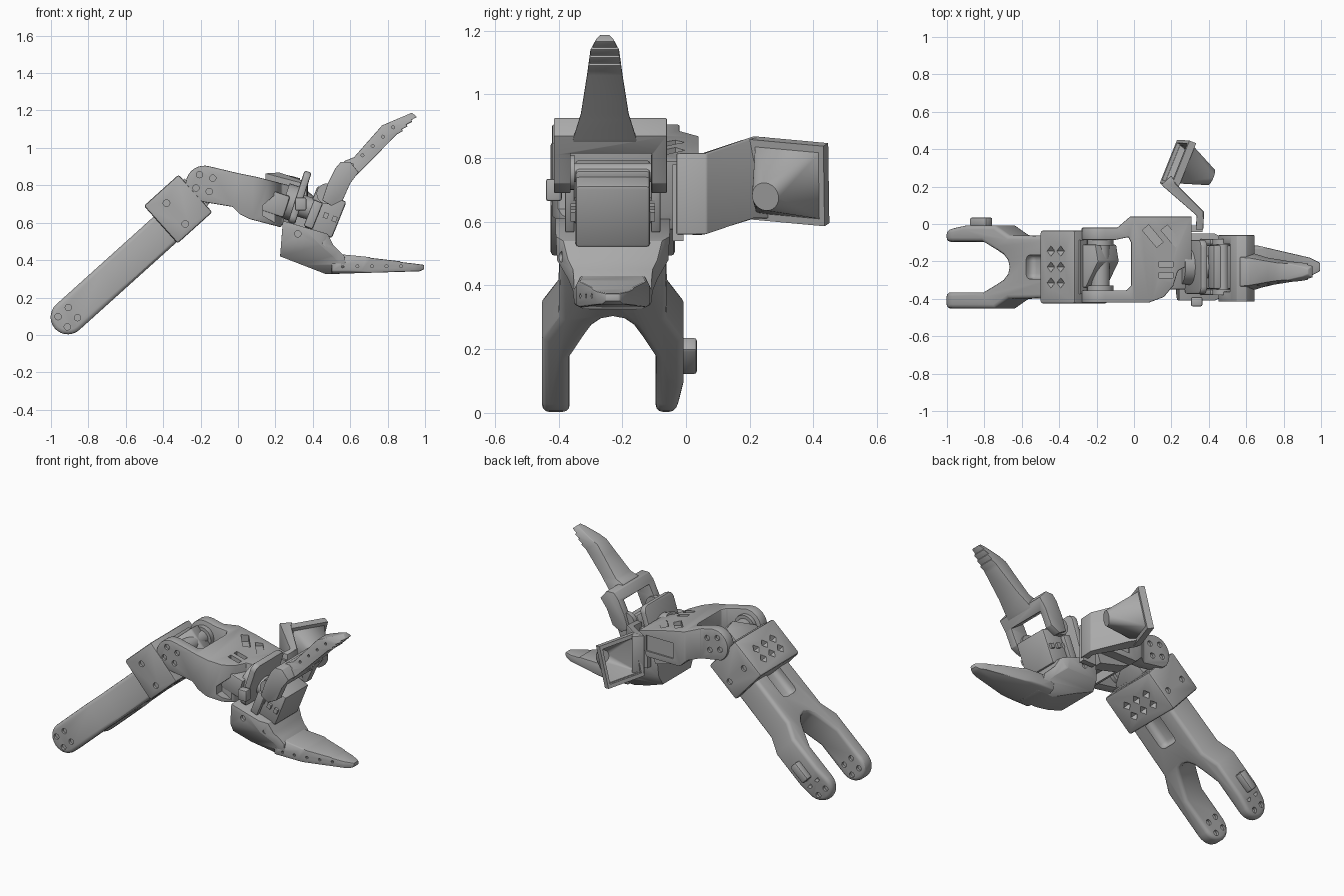
import bpy, bmesh, math
from mathutils import Matrix, Vector

if "Cube" in bpy.data.objects:
    bpy.data.objects.remove(bpy.data.objects["Cube"])
grey = bpy.data.materials.new("grey_plastic")
grey.use_nodes = True
grey.diffuse_color = (0.4, 0.4, 0.4, 1)
grey.node_tree.nodes["Principled BSDF"].inputs["Base Color"].default_value = grey.diffuse_color
WORLD = Matrix()
MID = -0.23  # centre plane of the arm

def spin(deg, axis):
    return Matrix.Rotation(math.radians(deg), 4, axis)

def frame(x, z, deg, y=0):
    """Frame whose x axis rises by deg in the side plane."""
    return Matrix.Translation((x, y, z)) @ spin(-deg, 'Y')

ARM = frame(-0.91, 0.095, 42)
WRIST = frame(0.33, 0.735, -18, MID)
GRIP = frame(0.455, 0.655, -22, MID)
CAM = Matrix.Translation((0.235, 0.325, 0.727)) @ spin(-23, 'Z') @ spin(14, 'Y') @ spin(-5, 'X')

def add(name, bm, m=WORLD):
    bmesh.ops.recalc_face_normals(bm, faces=bm.faces)
    me = bpy.data.meshes.new(name)
    bm.to_mesh(me)
    bm.free()
    me.transform(m)
    me.materials.append(grey)
    ob = bpy.data.objects.new(name, me)
    bpy.context.scene.collection.objects.link(ob)
    return ob

def bake(ob):
    me = bpy.data.meshes.new_from_object(ob.evaluated_get(bpy.context.evaluated_depsgraph_get()))
    ob.modifiers.clear()
    ob.data = me

def bevel(ob, width, segments=2):
    b = ob.modifiers.new("bevel", 'BEVEL')
    b.width, b.segments, b.limit_method, b.angle_limit = width, segments, 'ANGLE', math.radians(35)
    bake(ob)
    return ob

def cut(ob, *tools, op='DIFFERENCE'):
    for t in tools:
        b = ob.modifiers.new("cut", 'BOOLEAN')
        b.operation, b.object, b.solver = op, t, 'EXACT'
        bake(ob)
        bpy.data.objects.remove(t)

def prism(name, pts, lo, hi, m=WORLD, along=1):
    """Outline in the two other axes, extruded along one axis index."""
    def place(a, b, c):
        p = [a, b]
        p.insert(along, c)
        return Vector(p)
    bm = bmesh.new()
    f = bm.faces.new([bm.verts.new(place(a, b, lo)) for a, b in pts])
    r = bmesh.ops.extrude_face_region(bm, geom=[f])
    top = [v for v in r["geom"] if isinstance(v, bmesh.types.BMVert)]
    bmesh.ops.translate(bm, verts=top, vec=place(0, 0, hi - lo))
    return add(name, bm, m)

def box(name, size, centre, m=WORLD):
    bm = bmesh.new()
    bmesh.ops.create_cube(bm, size=1, matrix=Matrix.Translation(centre) @ Matrix.Diagonal((*size, 1)))
    return add(name, bm, m)

def rod(name, r, length, centre, axis='Y', m=WORLD, r2=None, sides=16):
    bm = bmesh.new()
    turn = {'X': spin(90, 'Y'), 'Z': WORLD, 'Y': spin(90, 'X')}[axis]
    bmesh.ops.create_cone(bm, cap_ends=True, segments=sides, radius1=r, radius2=r if r2 is None else r2,
                          depth=length, matrix=Matrix.Translation(centre) @ turn)
    return add(name, bm, m)

def arc(cx, cz, r, a, b, n=14):
    angles = [math.radians(a + (b - a) * i / n) for i in range(n + 1)]
    return [(cx + r * math.cos(t), cz + r * math.sin(t)) for t in angles]

def ring_holes(ob, x, z, ys, m=WORLD, turn=0):
    """Four screw holes around a pivot on each given side."""
    for y in ys:
        for px, pz in arc(x, z, 0.052, turn, turn + 270, 3):
            cut(ob, rod("hole", 0.017, 0.03, (px, y, pz), m=m))

def mirrored(pts, mid, swap=False):
    """Closed outline from (position, half width) pairs."""
    both = [(p, mid + w) for p, w in pts] + [(p, mid - w) for p, w in pts[::-1]]
    return [(y, p) for p, y in both] if swap else both

# Lower arm: rounded bar trimmed to a forked plan
arm = prism("lower_arm", arc(0, 0, 0.092, 90, 270) + [(0.75, -0.092), (0.75, 0.092)], -0.5, 0.1, ARM)
crotch = [(-0.2, 0.135), (0.21, 0.135), (0.31, 0.09), (0.36, 0.065), (0.39, 0.035)]
outer = [(-0.2, 0.222), (0.3, 0.222), (0.4, 0.17), (0.78, 0.165)]
loop = crotch + [(0.4, 0)] + [(u, -y) for u, y in crotch[::-1] + outer] + outer[:0:-1] + [(0.08, 0.222), (-0.2, 0.175)]
cut(arm, prism("plan", [(u, y + MID) for u, y in loop], -0.3, 0.3, ARM, 2), op='INTERSECT')
bevel(arm, 0.022, 3)
for s in (-1, 1):
    cut(arm, bevel(box("recess", (0.2, 0.13, 0.1), (0.63, MID, s * 0.092), ARM), 0.03, 3))
ring_holes(arm, 0, 0, (-0.452, -0.365, -0.095, -0.03), ARM, 45)
bevel(box("cable_clip", (0.12, 0.05, 0.055), (0.125, 0.01, 0.0), ARM), 0.01)

# Elbow clamp with rows of tapered pockets and screw holes
clamp = bevel(box("elbow_clamp", (0.25, 0.39, 0.27), (0.825, MID, 0.035), ARM), 0.012)
for s in (-1, 1):
    for u in (0.78, 0.85):
        for i in range(-1, 2):
            r1, r2 = (0.008, 0.036) if s > 0 else (0.036, 0.008)
            cut(clamp, rod("pocket", r1, 0.04, (u, MID + i * 0.085, 0.035 + s * 0.127), 'Z', ARM, r2, 4))
    for v in (0.1, -0.05):
        cut(clamp, rod("hole", 0.018, 0.03, (0.8, MID + s * 0.195, v), m=ARM))
servo = [(0.88, -0.34), (0.98, -0.34), (1.07, -0.2), (1.05, -0.11), (0.88, -0.11)]
bevel(prism("elbow_servo", servo, -0.055, 0.115, ARM, 2), 0.008)
box("servo_flange", (0.03, 0.29, 0.19), (0.945, MID, 0.038), ARM)
rod("elbow_axle", 0.05, 0.34, (-0.18, -0.22, 0.805), sides=24)
for y in (-0.345, -0.1):
    rod("elbow_horn", 0.07, 0.03, (-0.18, y, 0.805), sides=24)

# Forearm bracket: side outline trimmed to a U-shaped plan
bracket = prism("forearm_bracket", arc(-0.18, 0.805, 0.1, 75, 240) + [
    (-0.03, 0.685), (0.01, 0.645), (0.06, 0.62), (0.23, 0.575), (0.31, 0.79), (0.1, 0.845), (0.0, 0.865)], -0.5, 0.1)
u_plan = [(-0.3, -0.42), (0.08, -0.42), (0.16, -0.39), (0.21, -0.33), (0.235, -0.25), (0.33, -0.2),
          (0.33, 0.04), (-0.02, 0.04), (-0.09, -0.02), (-0.3, -0.02), (-0.3, -0.085), (-0.1, -0.085),
          (-0.03, -0.07), (-0.015, -0.1), (-0.015, -0.33), (-0.04, -0.355), (-0.3, -0.355)]
cut(bracket, prism("plan", u_plan, 0, 1.2, WORLD, 2), op='INTERSECT')
bevel(bracket, 0.012)
ring_holes(bracket, -0.18, 0.812, (-0.42, -0.02), WORLD, 30)
for x in (0.1, 0.2):
    turned = Matrix.Translation((x, -0.065, 0.84)) @ spin(40, 'Z')
    cut(bracket, box("slot", (0.045, 0.12, 0.06), (0, 0, 0), turned))
for y in (-0.215, -0.275):
    cut(bracket, box("slot", (0.075, 0.03, 0.06), (0.17, y, 0.83)))
cut(bracket, prism("window", [(0.13, 0.69), (0.21, 0.76), (0.28, 0.67), (0.23, 0.58), (0.13, 0.64)], -0.5, -0.345),
    box("underside_hollow", (0.14, 0.2, 0.14), (0.11, -0.21, 0.62)),
    box("side_undercut", (0.5, 0.1, 0.2), (0.21, 0.03, 0.54)),
    box("side_inset", (0.19, 0.03, 0.1), (0.16, 0.045, 0.725)))

# Wrist: servo, turning discs and rounded backing plate
bevel(box("wrist_servo", (0.14, 0.22, 0.12), (-0.12, -0.01, -0.07), WRIST), 0.01)
rod("wrist_disc", 0.095, 0.07, (-0.04, 0.0, -0.04), 'X', WRIST, sides=24)
rod("wrist_hub", 0.06, 0.12, (0.03, 0.0, -0.04), 'X', WRIST, sides=24)
corners = [(1, 1, 0), (-1, 1, 90), (-1, -1, 180), (1, -1, 270)]
rounded = [p for a, b, t in corners for p in arc(a * 0.105, b * 0.105, 0.04, t, t + 90, 5)]
bevel(prism("wrist_plate", rounded, -0.02, 0.02, WRIST, 0), 0.01)
bevel(box("wrist_tab", (0.06, 0.05, 0.07), (0.335, -0.415, 0.70)), 0.008)
box("rear_plate", (0.09, 0.035, 0.24), (0.32, -0.025, 0.66))

# Gripper body and servo
bevel(box("gripper_servo", (0.16, 0.235, 0.21), (0.015, 0.0, -0.005), GRIP), 0.012)
bevel(box("servo_cap", (0.1, 0.235, 0.08), (-0.03, 0.0, 0.08), GRIP), 0.01)
for s in (-1, 1):
    for u in (-0.03, 0.02, 0.07):
        box("servo_screw_lug", (0.025, 0.02, 0.03), (u, s * 0.122, -0.01), GRIP)
    bevel(box("servo_ear", (0.05, 0.03, 0.15), (-0.045, s * 0.135, -0.03), GRIP), 0.006)
    rod("jaw_horn", 0.055, 0.03, (0.475, MID + s * 0.135, 0.755), sides=24)
rod("jaw_axle", 0.03, 0.3, (0.475, MID, 0.755))

# Fixed lower jaw: wide base and a finger that narrows upward
base = prism("fixed_jaw_base", [(0.24, 0.61), (0.225, 0.42), (0.47, 0.325), (0.58, 0.328), (0.57, 0.42),
                                (0.51, 0.48), (0.48, 0.54)], -0.5, 0.1)
finger = prism("fixed_finger", [(0.5, 0.326), (0.97, 0.34), (0.995, 0.35), (0.995, 0.375), (0.87, 0.39),
                                (0.865, 0.394), (0.71, 0.412), (0.705, 0.416), (0.56, 0.43), (0.5, 0.48)], -0.5, 0.1)
edge = [(0.2, 0.18), (0.43, 0.18), (0.54, 0.125), (0.66, 0.115), (0.94, 0.05), (1.0, 0.02)]
wide = [(0.31, 0.06), (0.375, 0.122), (0.42, 0.14), (0.48, 0.175), (0.62, 0.182)]
narrow = [(0.32, 0.08), (0.34, 0.12), (0.38, 0.125), (0.49, 0.07)]
for part, section in ((base, wide), (finger, narrow)):
    cut(part, prism("plan", mirrored(edge, MID), 0, 1, WORLD, 2),
        prism("section", mirrored(section, MID, True), 0, 1.2, WORLD, 0), op='INTERSECT')
    bevel(part, 0.006)
for i in range(5):
    cut(finger, rod("hole", 0.008, 0.03, (0.56 + i * 0.078, MID - 0.122 + i * 0.016, 0.367), sides=10))
for x, z in ((0.32, 0.54), (0.47, 0.49)):
    for s in (-1, 1):
        cut(base, rod("hole", 0.017, 0.04, (x, MID + s * 0.18, z)))

# Moving upper jaw: finger with a toothed tip on an open yoke
teeth = [p for i in range(4) for p in ((0.957 - i * 0.025, 1.165 - i * 0.025), (0.925 - i * 0.025, 1.148 - i * 0.025))]
upper = prism("moving_finger", [(0.54, 0.87), (0.57, 0.93), (0.62, 0.95), (0.77, 1.12), (0.93, 1.188)] + teeth
              + [(0.7, 0.92), (0.64, 0.86), (0.6, 0.82)], -0.6, 0.1)
taper = [(0.75, 0.125), (0.86, 0.1), (0.94, 0.075), (1.06, 0.056), (1.14, 0.045), (1.175, 0.026), (1.195, 0.006)]
cut(upper, prism("taper", mirrored(taper, -0.255, True), 0.3, 1.2, WORLD, 0), op='INTERSECT')
bevel(upper, 0.006)
for i in range(5):
    cut(upper, rod("hole", 0.008, 0.03, (0.61 + i * 0.055, -0.335 + i * 0.008, 0.91 + i * 0.05), sides=10))
yoke = prism("jaw_yoke", [(0.45, 0.72), (0.48, 0.81), (0.52, 0.89), (0.55, 0.925), (0.6, 0.925), (0.645, 0.87),
                          (0.6, 0.81), (0.56, 0.72), (0.5, 0.69)], -0.415, -0.06)
cut(yoke, prism("gap", [(0.3, 0.9), (0.5, 0.885), (0.62, 0.8), (0.7, 0.6), (0.3, 0.6)], -0.362, -0.108))
bevel(yoke, 0.012)

# Cranked camera arm, rising toward the camera
crank = prism("camera_arm", [(0.33, -0.03), (0.37, -0.03), (0.375, 0.065), (0.225, 0.215), (0.2, 0.26),
                             (0.145, 0.21), (0.335, 0.045)], 0.56, 0.815, WORLD, 2)
for v in crank.data.vertices:
    v.co.z += 0.05 if v.co.y > 0.15 else 0
bevel(crank, 0.005)

# Camera: square rim with a hollow hood narrowing to the lens
def hood(name, half, start, end, r):
    bm = bmesh.new()
    square = [(start, y, z) for y in (-half, half) for z in (-half, half)]
    for p in square + [(end, y, z) for y, z in arc(0, 0, r, 0, 345, 23)]:
        bm.verts.new(p)
    bmesh.ops.convex_hull(bm, input=bm.verts)
    return add(name, bm, CAM)

cut(hood("camera_hood", 0.114, 0.0, 0.2, 0.045), hood("hollow", 0.106, -0.01, 0.19, 0.037))
rim = box("camera_rim", (0.04, 0.25, 0.26), (0.0, 0, 0), CAM)
cut(rim, box("opening", (0.1, 0.215, 0.215), (0, 0, 0), CAM))

# Smooth the rounded surfaces, keep the hard edges
for ob in [o for o in bpy.context.scene.objects if o.type == 'MESH']:
    ob.select_set(True)
    bpy.context.view_layer.objects.active = ob
bpy.ops.object.shade_smooth_by_angle(angle=math.radians(30))
